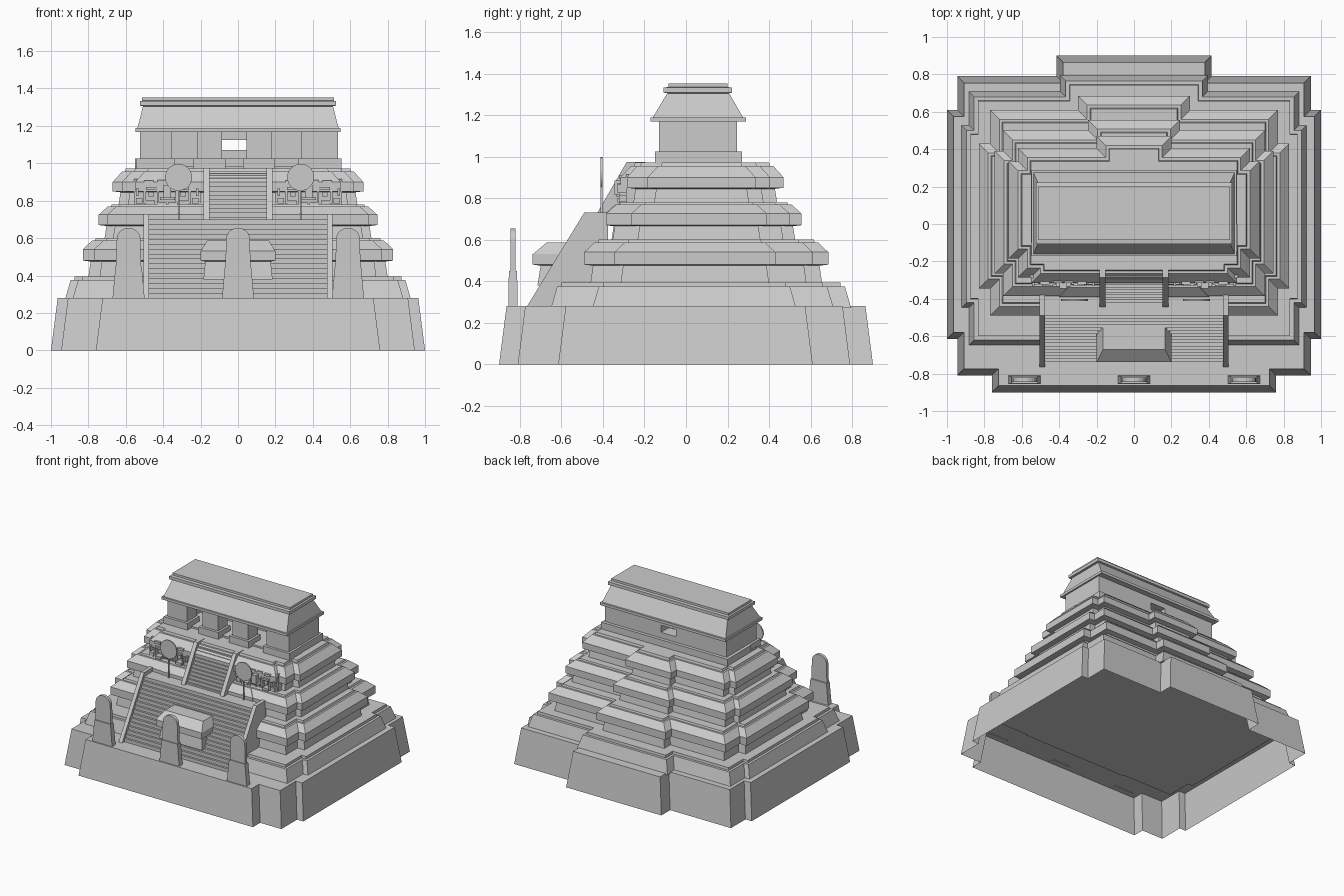
import bpy, bmesh, math
from mathutils import Vector

cube = bpy.data.objects.get("Cube")
if cube:
    bpy.data.objects.remove(cube)

stone = bpy.data.materials.new("grey stone")
stone.use_nodes = True
stone.diffuse_color = (0.6, 0.6, 0.6, 1)
stone.node_tree.nodes["Principled BSDF"].inputs["Base Color"].default_value = (0.6, 0.6, 0.6, 1)


def finish(name, bm, fix=True):
    if fix:
        bmesh.ops.recalc_face_normals(bm, faces=bm.faces[:])
    mesh = bpy.data.meshes.new(name)
    bm.to_mesh(mesh)
    bm.free()
    mesh.materials.append(stone)
    obj = bpy.data.objects.new(name, mesh)
    bpy.context.collection.objects.link(obj)
    return obj


def loft(bm, rings, bottom=True, top=True):
    """Join rings of points, lowest first and counter-clockwise from above."""
    loops = [[bm.verts.new(p) for p in ring] for ring in rings]
    for a, b in zip(loops, loops[1:]):
        n = len(a)
        for i in range(n):
            j = (i + 1) % n
            bm.faces.new((a[i], a[j], b[j], b[i]))
    if bottom:
        bm.faces.new(loops[0][::-1])
    if top:
        bm.faces.new(loops[-1])


def add_box(bm, x0, x1, y0, y1, z0, z1):
    loft(bm, [[(x0, y0, z), (x1, y0, z), (x1, y1, z), (x0, y1, z)] for z in (z0, z1)])


def boxes(name, items):
    bm = bmesh.new()
    for item in items:
        add_box(bm, *item)
    return finish(name, bm)


def prism(name, profile, axis, lo, hi):
    """Extrude a 2D profile along x (profile is y, z) or y (profile is x, z)."""
    bm = bmesh.new()
    place = (lambda p, t: (t, p[0], p[1])) if axis == "x" else (lambda p, t: (p[0], t, p[1]))
    loft(bm, [[place(p, t) for p in profile] for t in (lo, hi)])
    return finish(name, bm)


def outline(shape, d):
    """Stepped ground plan, moved inward by d."""
    side, main, front, back = shape["side"], shape["main"], shape["front"], shape["back"]
    sx, s0, s1 = side[0] - d, side[1] + d, side[2] - d
    mx, m0, m1 = main[0] - d, main[1] + d, main[2] - d
    fx, fy = front[0] - d, front[1] + d
    bx, by = back[0] - d, back[1] - d
    half = [(fx, fy), (fx, m0), (mx, m0), (mx, s0), (sx, s0),
            (sx, s1), (mx, s1), (mx, m1), (bx, m1), (bx, by)]
    return half + [(-x, y) for x, y in reversed(half)]


def tier(name, profile, bottom=True, **shape):
    bm = bmesh.new()
    loft(bm, [[(x, y, z) for x, y in outline(shape, d)] for d, z in profile], bottom)
    return finish(name, bm, fix=False)


def moulded(z0, z1, z2, z3, z4):
    """Body, overhanging moulding, sloped top and a small ledge."""
    return [(0.03, z0), (0.042, z1), (0, z1 + 0.005), (0, z2),
            (0.05, z3), (0.065, z3), (0.07, z4)]


# Stepped platforms
tier("base_terrace", [(0, 0), (0.036, 0.28)], bottom=False,
     side=(1, -0.615, 0.61), main=(0.945, -0.81, 0.79), front=(0.76, -0.9), back=(0.415, 0.9))
tier("second_terrace", [(0, 0.272), (0.03, 0.375), (0.05, 0.375), (0.052, 0.395)],
     side=(0.925, -0.45, 0.53), main=(0.885, -0.65, 0.71), front=(0.45, -0.66), back=(0.395, 0.795))
tier("third_terrace", moulded(0.39, 0.475, 0.54, 0.587, 0.6),
     side=(0.83, -0.345, 0.43), main=(0.77, -0.49, 0.61), front=(0.42, -0.5), back=(0.3, 0.685))
tier("fourth_terrace", moulded(0.59, 0.665, 0.725, 0.77, 0.78),
     side=(0.745, -0.265, 0.39), main=(0.7, -0.385, 0.5), front=(0.4, -0.39), back=(0.245, 0.557))
tier("fifth_terrace", moulded(0.77, 0.845, 0.9, 0.955, 0.972),
     side=(0.67, -0.185, 0.335), main=(0.62, -0.285, 0.405), front=(0.55, -0.315), back=(0.2, 0.47))


# Stairs with side walls
def stairs(name, half, wall, y0, y1, z0, z1, y_end, count):
    run, rise = (y1 - y0) / count, (z1 - z0) / count
    profile = [(y_end, z0)]
    for i in range(count):
        profile += [(y0 + i * run, z0 + i * rise), (y0 + i * run, z0 + (i + 1) * rise)]
    profile.append((y_end, z1))
    prism(name + "_steps", profile, "x", -half, half)
    slope = [(y_end, z0), (y0 - 0.03, z0), (y1 - 0.015, z1 + 0.03), (y_end, z1 + 0.03)]
    for tag, s in (("right", -1), ("left", 1)):
        a, b = sorted((s * half, s * (half + wall)))
        prism(name + "_wall_" + tag, slope, "x", a, b)


stairs("lower_stair", 0.475, 0.03, -0.735, -0.475, 0.28, 0.7, -0.375, 16)
stairs("upper_stair", 0.153, 0.032, -0.42, -0.27, 0.69, 0.945, -0.195, 11)

# Altar block in the middle of the lower stair
bm = bmesh.new()
loft(bm, [[(-w, y, z), (w, y, z), (w, -0.5, z), (-w, -0.5, z)] for w, y, z in
          ((0.185, -0.715, 0.38), (0.175, -0.7, 0.475), (0.2, -0.738, 0.48),
           (0.2, -0.738, 0.53), (0.165, -0.67, 0.587))])
finish("stair_altar", bm)

# Standing stones with rounded heads
for tag, cx in (("right", -0.585), ("centre", 0), ("left", 0.588)):
    bm = bmesh.new()
    loft(bm, [[(cx - w, -0.833 - t, z), (cx + w, -0.833 - t, z),
               (cx + w, -0.833 + t, z), (cx - w, -0.833 + t, z)]
              for w, t, z in ((0.086, 0.022, 0.275), (0.07, 0.02, 0.45))])
    finish("standing_stone_base_" + tag, bm)
    arch = [(cx - 0.068, 0.44), (cx + 0.068, 0.44)]
    arch += [(cx + 0.063 * math.cos(a), 0.597 + 0.058 * math.sin(a))
             for a in (math.pi * i / 14 for i in range(15))]
    prism("standing_stone_" + tag, arch, "y", -0.846, -0.822)

# Carved masks either side of the upper stair, mirrored about their own centre
strokes = [(0.03, 0.785, 0.05, 0.012), (0.05, 0.83, 0.012, 0.08), (0.085, 0.865, 0.06, 0.014),
           (0.085, 0.835, 0.03, 0.025), (0.12, 0.82, 0.012, 0.07), (0.09, 0.79, 0.05, 0.02),
           (0.15, 0.88, 0.04, 0.022), (0.15, 0.8, 0.035, 0.03), (0.16, 0.845, 0.014, 0.04),
           (0.03, 0.9, 0.045, 0.02), (0.1, 0.9, 0.05, 0.018)]
for tag, cx in (("right", -0.378), ("left", 0.378)):
    items = [(cx - 0.178, cx + 0.178, -0.29, -0.2, 0.765, 0.915),
             (cx - 0.02, cx + 0.02, -0.345, -0.28, 0.815, 0.885),
             (cx - 0.04, cx + 0.04, -0.335, -0.28, 0.805, 0.82)]
    for i, (u, z, w, h) in enumerate(strokes):
        depth = -0.315 - 0.008 * (i % 3)
        for s in (-1, 1):
            x = cx + s * u
            items.append((x - w / 2, x + w / 2, depth, -0.28, z - h / 2, z + h / 2))
    boxes("carved_mask_" + tag, items)

# Round discs on thin poles
for tag, cx in (("right", -0.318), ("left", 0.335)):
    circle = [(cx + 0.072 * math.cos(a), 0.925 + 0.072 * math.sin(a))
              for a in (math.tau * i / 32 for i in range(32))]
    prism("disc_" + tag, circle, "y", -0.412, -0.402)
    boxes("disc_pole_" + tag, [(cx - 0.004, cx + 0.004, -0.411, -0.403, 0.69, 0.87)])

# Temple: piers on footings, side walls and a back wall with a window
piers = [(-0.525, -0.355), (-0.22, -0.085), (0.045, 0.18), (0.34, 0.535)]
boxes("temple_floor", [(-0.55, 0.55, -0.1, 0.27, 0.96, 0.985)])
boxes("pier_footings", [(a - 0.018, b + 0.018, -0.15, 0.0, 0.96, 1.025) for a, b in piers])
boxes("temple_piers", [(a, b, -0.13, -0.01, 1.02, 1.18) for a, b in piers])
boxes("temple_side_walls", [(-0.525, -0.44, -0.01, 0.245, 0.98, 1.18),
                            (0.45, 0.535, -0.01, 0.245, 0.98, 1.18)])
boxes("temple_wall_footing", [(-0.55, 0.55, 0.13, 0.27, 0.96, 1.025),
                              (-0.55, -0.42, -0.02, 0.2, 0.96, 1.025),
                              (0.42, 0.55, -0.02, 0.2, 0.96, 1.025)])
boxes("temple_back_wall", [(-0.5, -0.085, 0.15, 0.245, 1.02, 1.18),
                           (0.045, 0.5, 0.15, 0.245, 1.02, 1.18),
                           (-0.085, 0.045, 0.15, 0.245, 1.02, 1.07),
                           (-0.085, 0.045, 0.15, 0.245, 1.125, 1.18)])

# Roof: eave, sloped sides, cornice and cap
bm = bmesh.new()
loft(bm, [[(-x, y0, z), (x, y0, z), (x, y1, z), (-x, y1, z)] for x, y0, y1, z in
          ((0.548, -0.172, 0.29, 1.168), (0.548, -0.172, 0.29, 1.188),
           (0.538, -0.16, 0.275, 1.188), (0.508, -0.09, 0.208, 1.305),
           (0.524, -0.108, 0.222, 1.308), (0.524, -0.108, 0.222, 1.332),
           (0.512, -0.085, 0.2, 1.335), (0.512, -0.085, 0.2, 1.352))])
finish("temple_roof", bm)
